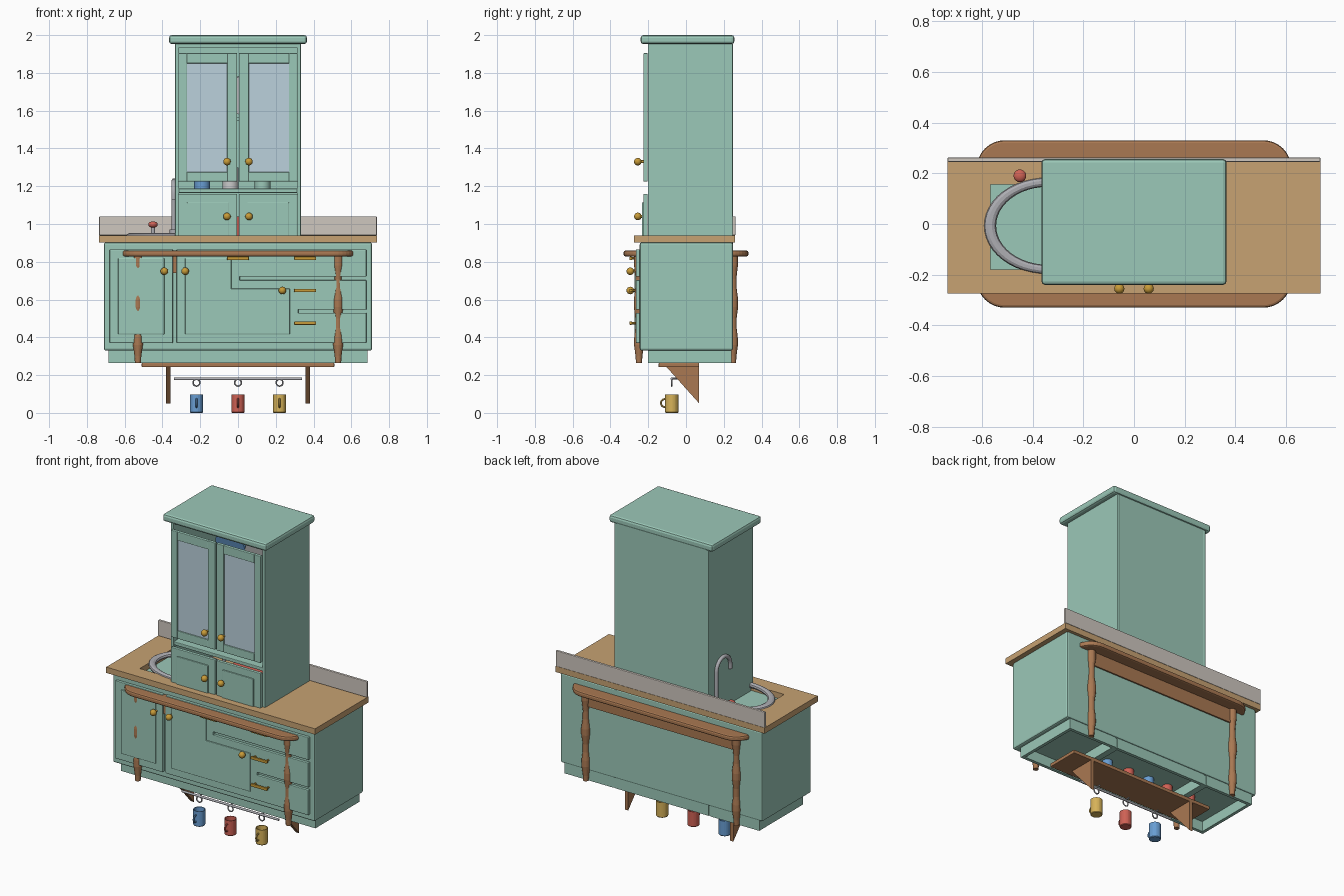
import bpy, math
from mathutils import Vector

if "Cube" in bpy.data.objects:
    bpy.data.objects.remove(bpy.data.objects["Cube"])

def mat(name, r, g, b):
    m = bpy.data.materials.new(name)
    m.diffuse_color = (r, g, b, 1)
    m.use_nodes = True
    m.node_tree.nodes["Principled BSDF"].inputs["Base Color"].default_value = m.diffuse_color
    return m

GREEN = mat("mint_paint", .33, .58, .48)
COUNTER = mat("counter_wood", .57, .36, .17)
WOOD = mat("table_wood", .40, .19, .085)
STONE = mat("splash_stone", .62, .57, .52)
STEEL = mat("steel", .42, .42, .45)
GOLD = mat("brass", .58, .33, .04)
GLASS = mat("glass", .50, .64, .72)
RED = mat("red", .62, .12, .09)
BLUE = mat("blue", .14, .34, .65)
YELLOW = mat("yellow", .68, .45, .10)
WHITE = mat("white", .8, .8, .8)

def finish(o, name, m, smooth=False, bevel=0):
    o.name = name
    o.data.materials.append(m)
    if bevel:
        b = o.modifiers.new("bevel", 'BEVEL')
        b.width, b.segments = bevel, 2
    if smooth:
        bpy.context.view_layer.objects.active = o
        bpy.ops.object.shade_smooth_by_angle()
    return o

def box(name, x0, x1, y0, y1, z0, z1, m=GREEN, bevel=.004):
    bpy.ops.mesh.primitive_cube_add(size=1, location=((x0+x1)/2, (y0+y1)/2, (z0+z1)/2))
    o = bpy.context.object
    o.scale = (x1-x0, y1-y0, z1-z0)
    bpy.ops.object.transform_apply(location=False, rotation=False)
    return finish(o, name, m, bevel=bevel)

def cyl(name, p0, p1, r, m, n=20):
    a, b = Vector(p0), Vector(p1)
    bpy.ops.mesh.primitive_cylinder_add(vertices=n, radius=r, depth=(b-a).length, location=(a+b)/2)
    o = bpy.context.object
    o.rotation_euler = (b-a).to_track_quat('Z', 'Y').to_euler()
    return finish(o, name, m, True)

def ball(name, loc, s, m):
    bpy.ops.mesh.primitive_uv_sphere_add(segments=20, ring_count=12, radius=1, location=loc)
    bpy.context.object.scale = s
    return finish(bpy.context.object, name, m, True)

def ring(name, loc, R, r, m, rot=(0, 0, 0), scale=(1, 1, 1), n=32):
    bpy.ops.mesh.primitive_torus_add(major_radius=R, minor_radius=r, major_segments=n,
                                     minor_segments=10, location=loc, rotation=rot)
    bpy.context.object.scale = scale
    return finish(bpy.context.object, name, m, True)

def mesh(name, verts, faces, m, **kw):
    d = bpy.data.meshes.new(name)
    d.from_pydata(verts, [], faces)
    o = bpy.data.objects.new(name, d)
    bpy.context.collection.objects.link(o)
    return finish(o, name, m, **kw)

def lathe(name, x, y, prof, m, n=20):
    v = [(x+r*math.cos(2*math.pi*i/n), y+r*math.sin(2*math.pi*i/n), z) for r, z in prof for i in range(n)]
    f = [(j*n+i, j*n+(i+1) % n, (j+1)*n+(i+1) % n, (j+1)*n+i) for j in range(len(prof)-1) for i in range(n)]
    f += [tuple(range(n))[::-1], tuple(range((len(prof)-1)*n, len(prof)*n))]
    return mesh(name, v, f, m, smooth=True)

def knob(name, x, y, z):
    cyl(name+"_stem", (x, y, z), (x, y-.03, z), .008, GOLD, 12)
    ball(name, (x, y-.03, z), (.02, .02, .02), GOLD)

def panel_door(name, x0, x1, z0, z1, yf, d=.02):
    box(name, x0, x1, yf, yf+d, z0, z1)
    box(name+"_panel", x0+.045, x1-.045, yf-.008, yf+.005, z0+.045, z1-.045)

# base cabinet with an open plinth
box("base_cabinet", -.71, .71, -.245, .248, .33, .902, bevel=.01)
box("plinth_front", -.685, .685, -.2, -.18, .265, .335, bevel=0)
for i, (a, b) in enumerate([(-.685, -.342), (-.328, .328), (.342, .685)]):
    box(f"plinth_back_{i}", a, b, .222, .242, .265, .335, bevel=0)
for x in (-.675, -.335, .335, .675):
    w = .01 if abs(x) > .5 else .02
    box("plinth_side", x-w, x+w, -.2, .238, .265, .335, bevel=0)

# overlapping doors and drawers on the base front
panel_door("left_door", -.68, -.345, .37, .865, -.265)
panel_door("second_door", -.325, .01, .37, .865, -.265)
panel_door("middle_door", -.32, .32, .37, .703, -.265)
box("middle_drawer", -.32, .32, -.265, -.245, .722, .865)
for z0, z1 in ((.37, .53), (.547, .703), (.722, .865)):
    box("right_drawer", .015, .68, -.265, -.245, z0, z1)
for x, z in ((0, .818), (.355, .818), (.355, .648), (.355, .475)):
    box("drawer_handle", x-.058, x+.058, -.3, -.286, z-.009, z+.009, GOLD)
    for s in (-.045, .045):
        cyl("handle_post", (x+s, -.265, z), (x+s, -.29, z), .006, GOLD, 10)
for x, z in ((-.39, .75), (-.28, .75), (.235, .648)):
    knob("base_knob", x, -.265, z)

# countertop with sink opening, and backsplash
top = box("countertop", -.735, .735, -.275, .26, .903, .94, COUNTER, 0)
cut = box("sink_cutter", -.565, -.115, -.18, .155, .85, 1, COUNTER, 0)
cut.hide_render = True
bo = top.modifiers.new("cut", 'BOOLEAN')
bo.object, bo.solver = cut, 'EXACT'
bpy.context.view_layer.objects.active = top
bpy.ops.object.modifier_apply(modifier="cut")
bpy.data.objects.remove(cut)
box("backsplash", -.735, .735, .245, .262, .94, 1.04, STONE)

# sink rim, tap and tap knobs
ring("sink_rim", (-.34, -.007, .937), .215, .023, STEEL, scale=(1.06, .80, .7), n=48)
cyl("tap_base", (-.34, .18, .935), (-.34, .18, .97), .022, STEEL)
c = bpy.data.curves.new("tap", 'CURVE')
c.dimensions, c.bevel_depth, c.bevel_resolution = '3D', .012, 3
c.use_fill_caps = True
pts = [(-.34, .18, .94)] + [(-.34, .11+.07*math.cos(a*math.pi/10), 1.16+.07*math.sin(a*math.pi/10))
                            for a in range(11)] + [(-.34, .04, 1.13)]
s = c.splines.new('POLY')
s.points.add(len(pts)-1)
for p, q in zip(s.points, pts):
    p.co = (*q, 1)
tap = bpy.data.objects.new("tap", c)
bpy.context.collection.objects.link(tap)
c.materials.append(STEEL)
for x in (-.45, -.23):
    cyl("tap_knob_stem", (x, .19, .935), (x, .19, .99), .011, STEEL, 14)
    ball("tap_knob", (x, .19, .997), (.025, .025, .017), RED)

# hutch carcass, shelves and cornice
for sx in (-1, 1):
    a, b = sorted((sx*.333, sx*.312))
    box("hutch_side", a, b, -.202, .248, .89, 1.955)
box("hutch_back", -.32, .32, .232, .246, .9, 1.955, bevel=0)
box("hutch_roof", -.32, .32, -.2, .246, 1.935, 1.955, bevel=0)
box("hutch_middle_shelf", -.315, .315, -.2, .24, 1.165, 1.187)
box("hutch_upper_shelf", -.315, .315, -.17, .24, 1.545, 1.565)
box("cornice", -.365, .365, -.24, .256, 1.953, 2.0, bevel=.014)

# hutch doors: framed glass above, panels below
for sx in (-1, 1):
    def X(a, b):
        return sorted((sx*a, sx*b))
    box("glass_door_outer_stile", *X(.27, .315), -.225, -.203, 1.225, 1.905)
    box("glass_door_inner_stile", *X(.005, .057), -.225, -.203, 1.225, 1.905)
    box("glass_door_top_rail", *X(.055, .272), -.225, -.203, 1.85, 1.905)
    box("glass_door_bottom_rail", *X(.055, .272), -.225, -.203, 1.225, 1.275)
    box("glass_pane", *X(.05, .275), -.217, -.211, 1.27, 1.855, GLASS, 0)
    panel_door("hutch_lower_door", *X(.005, .315), .85, 1.16, -.225, .022)
    knob("hutch_upper_knob", sx*.058, -.225, 1.33)
    knob("hutch_lower_knob", sx*.058, -.225, 1.04)

# crockery inside the hutch
for x, m in ((-.19, BLUE), (-.04, WHITE), (.13, GREEN)):
    cyl("hutch_jar", (x, -.08, 1.187), (x, -.08, 1.30), .042, m)
for x, m in ((-.18, BLUE), (.03, WHITE), (.2, BLUE)):
    cyl("standing_plate", (x, .18, 1.68), (x, .195, 1.683), .105, m, 28)
cyl("red_pot", (.09, .06, .92), (.09, .06, 1.04), .14, RED, 28)

# table: rounded top, aprons and turned legs
outline = []
for cx, cy, a0 in ((.51, .22, 0), (-.51, .22, 90), (-.51, -.22, 180), (.51, -.22, 270)):
    for k in range(9):
        a = math.radians(a0+k*90/8)
        outline.append((cx+.11*math.cos(a), cy+.11*math.sin(a)))
n = len(outline)
mesh("table_top", [(x, y, z) for z in (.828, .86) for x, y in outline],
     [tuple(range(n))[::-1], tuple(range(n, 2*n))] + [(i, (i+1) % n, n+(i+1) % n, n+i) for i in range(n)],
     WOOD, smooth=True, bevel=.01)
for sy in (-1, 1):
    a, b = sorted((sy*.237, sy*.257))
    box("table_apron", -.52, .52, a, b, .74, .83, WOOD, 0)
    for x in (-.53, .53):
        lathe("table_leg", x, sy*.249, [(.016, .265), (.018, .30), (.026, .36), (.025, .40), (.019, .45),
              (.019, .50), (.027, .56), (.027, .60), (.019, .66), (.018, .71), (.022, .75),
              (.026, .78), (.026, .83)], WOOD)

# hanging shelf with triangular brackets
box("wall_shelf", -.51, .51, -.145, .07, .242, .265, WOOD)
for x in (-.37, .37):
    v = [(x+d, y, z) for d in (-.012, .012) for y, z in ((-.105, .245), (.07, .245), (.07, .05))]
    mesh("shelf_bracket", v, [(0, 1, 2), (5, 4, 3), (0, 3, 4, 1), (1, 4, 5, 2), (2, 5, 3, 0)], WOOD)
for x, m in ((.2, BLUE), (.04, RED), (-.11, BLUE), (-.25, RED), (-.42, RED)):
    cyl("shelf_jar", (x, 0, .26), (x, 0, .33), .03, m)

# rail, hooks and mugs
cyl("mug_rail", (-.34, -.075, .18), (.34, -.075, .18), .007, STEEL, 12)
for x, m in ((-.22, BLUE), (0, RED), (.22, YELLOW)):
    cyl("rail_mount", (x, -.075, .183), (x, -.045, .183), .005, STEEL, 10)
    ring("mug_hook", (x, -.075, .16), .018, .004, STEEL, (math.pi/2, 0, 0), n=20)
    lathe("mug", x, -.075, [(.032, 0), (.035, .004), (.035, .098), (.031, .098), (.030, .012)], m, 24)
    ring("mug_handle", (x, -.112, .052), .021, .005, m, (0, math.pi/2, 0), n=20)
